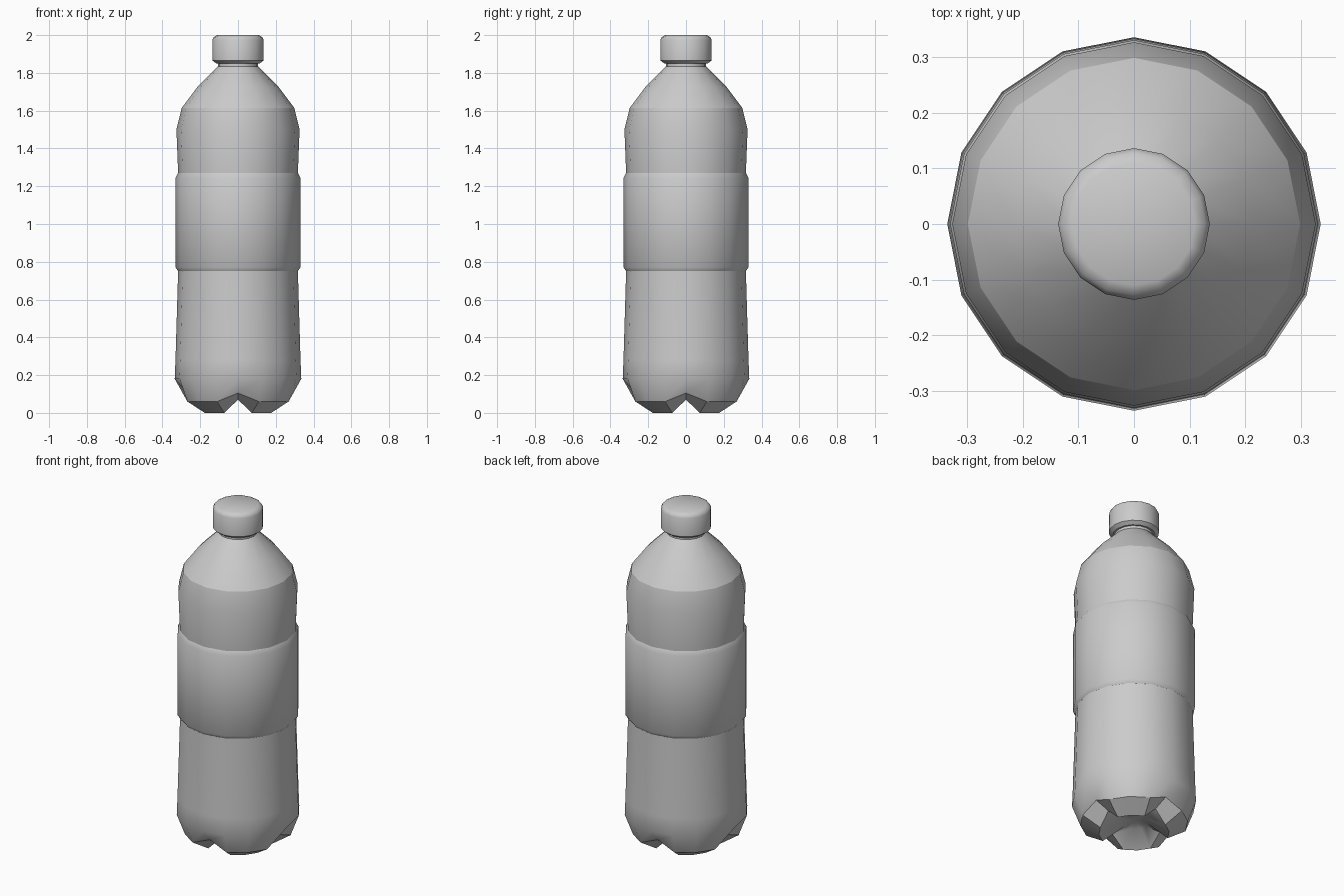
import bpy, bmesh, math

if "Cube" in bpy.data.objects:
    bpy.data.objects.remove(bpy.data.objects["Cube"])

SIDES = 16

grey = bpy.data.materials.new("light grey plastic")
grey.diffuse_color = (0.6, 0.6, 0.6, 1)
grey.use_nodes = True
grey.node_tree.nodes["Principled BSDF"].inputs["Base Color"].default_value = grey.diffuse_color


def ring(bm, point):
    """One loop of vertices; point(i) gives (radius, height) for side i."""
    loop = []
    for i in range(SIDES):
        a = 2 * math.pi * i / SIDES
        r, z = point(i)
        loop.append(bm.verts.new((r * math.cos(a), r * math.sin(a), z)))
    return loop


def build(name, rings, bottom_z, top_z, crease_heights=()):
    bm = bmesh.new()
    loops = [ring(bm, p) for p in rings]
    for a, b in zip(loops, loops[1:]):
        for i in range(SIDES):
            j = (i + 1) % SIDES
            bm.faces.new((a[i], a[j], b[j], b[i]))
    # close both ends with a fan
    low = bm.verts.new((0, 0, bottom_z))
    high = bm.verts.new((0, 0, top_z))
    for i in range(SIDES):
        j = (i + 1) % SIDES
        bm.faces.new((low, loops[0][j], loops[0][i]))
        bm.faces.new((high, loops[-1][i], loops[-1][j]))
    bmesh.ops.recalc_face_normals(bm, faces=bm.faces)
    mesh = bpy.data.meshes.new(name)
    bm.to_mesh(mesh)
    bm.free()
    mesh.materials.append(grey)
    obj = bpy.data.objects.new(name, mesh)
    bpy.context.collection.objects.link(obj)
    bpy.ops.object.select_all(action='DESELECT')
    obj.select_set(True)
    bpy.context.view_layer.objects.active = obj
    bpy.ops.object.shade_smooth_by_angle(angle=math.radians(35))
    # hard creases around whole rings
    for e in mesh.edges:
        zs = [mesh.vertices[v].co.z for v in e.vertices]
        if any(all(abs(z - h) < 1e-4 for z in zs) for h in crease_heights):
            e.use_edge_sharp = True
    return obj


def even(r, z):
    return lambda i: (r, z)


def foot(r, z, groove_r, groove_z):
    """Four feet on the diagonals, grooves on the axes."""
    return lambda i: (groove_r, groove_z) if i % 4 == 0 else (r, z)


# bottle: footed base, waist, label band, shoulder and neck
base = [
    foot(0.08, 0.07, 0.08, 0.075),
    foot(0.19, 0.0, 0.18, 0.07),
    foot(0.29, 0.06, 0.265, 0.105),
]
wall = [(0.335, 0.18), (0.331, 0.28), (0.317, 0.75), (0.33, 0.77),
        (0.33, 1.245), (0.317, 1.27), (0.326, 1.5), (0.298, 1.615),
        (0.215, 1.725), (0.12, 1.82), (0.105, 1.835), (0.105, 1.87)]
build("bottle", base + [even(r, z) for r, z in wall], 0.08, 1.87,
      crease_heights=(1.615, 0.75, 1.27))

# screw cap with softened rims
cap = [(0.115, 1.85), (0.136, 1.866), (0.136, 1.975), (0.128, 1.99), (0.11, 2.0)]
build("cap", [even(r, z) for r, z in cap], 1.85, 2.0)
